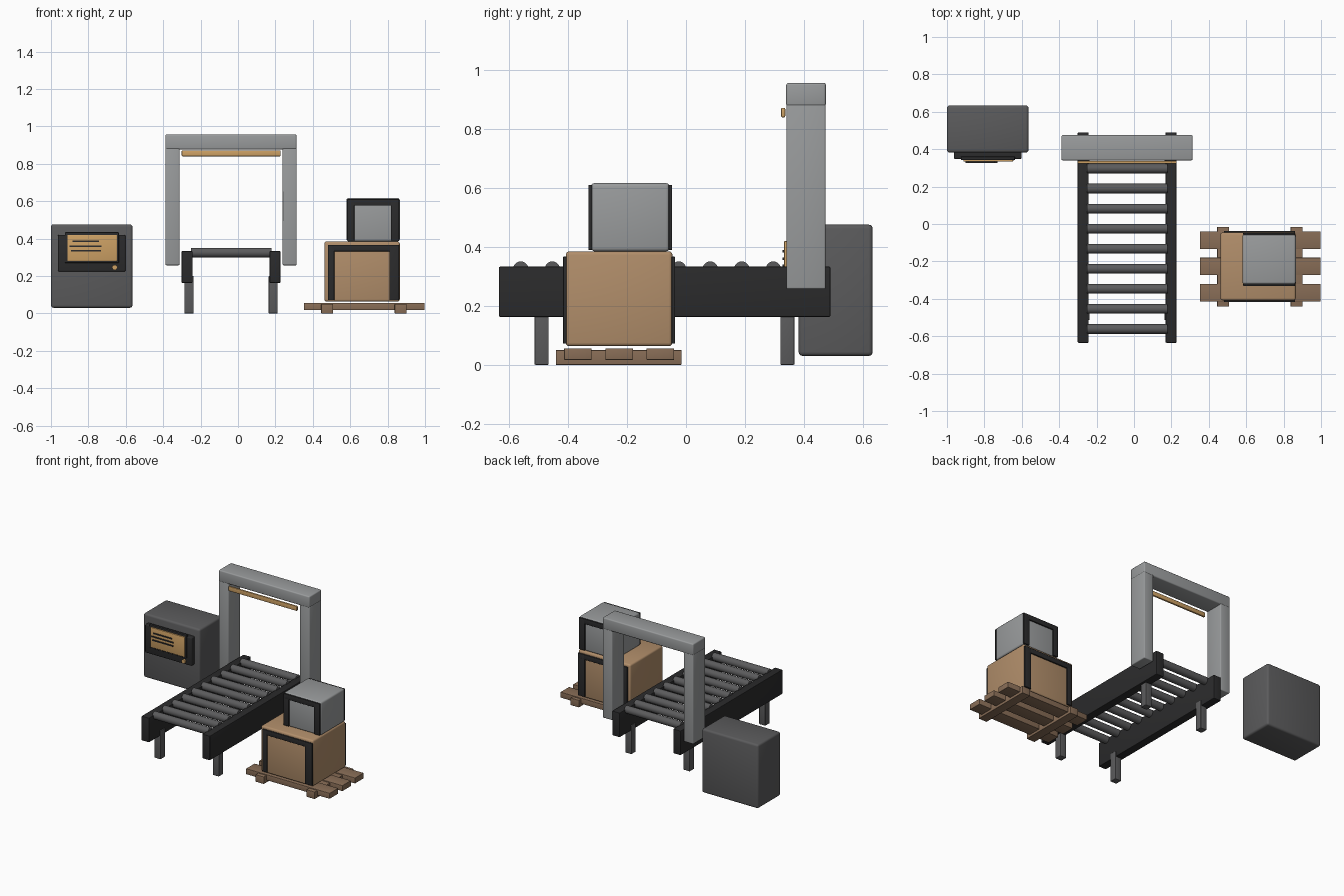
import bpy, bmesh, math
from mathutils import Matrix, Vector

if "Cube" in bpy.data.objects:
    bpy.data.objects.remove(bpy.data.objects["Cube"])


def material(name, rgb):
    m = bpy.data.materials.new(name)
    m.diffuse_color = (*rgb, 1.0)
    m.use_nodes = True
    m.node_tree.nodes["Principled BSDF"].inputs["Base Color"].default_value = m.diffuse_color
    return m


LIGHT = material("light grey", (0.32, 0.33, 0.335))
GREY = material("dark grey", (0.105, 0.105, 0.108))
BLACK = material("charcoal", (0.024, 0.024, 0.025))
CARD = material("cardboard", (0.44, 0.27, 0.145))
AMBER = material("amber", (0.62, 0.36, 0.13))
WOOD = material("pallet wood", (0.25, 0.155, 0.095))


def finish(name, bm, mat):
    me = bpy.data.meshes.new(name)
    bm.to_mesh(me)
    bm.free()
    me.materials.append(mat)
    ob = bpy.data.objects.new(name, me)
    bpy.context.collection.objects.link(ob)
    bpy.ops.object.select_all(action='DESELECT')
    ob.select_set(True)
    bpy.context.view_layer.objects.active = ob
    bpy.ops.object.shade_smooth_by_angle(angle=math.radians(35))
    return ob


def box(name, x, y, z, mat, bevel=0.0):
    """Box given by its (min, max) range on each axis."""
    bm = bmesh.new()
    bmesh.ops.create_cube(bm, size=1)
    size = Vector((x[1] - x[0], y[1] - y[0], z[1] - z[0]))
    mid = Vector((x[1] + x[0], y[1] + y[0], z[1] + z[0])) / 2
    for v in bm.verts:
        v.co = Vector(a * b for a, b in zip(v.co, size)) + mid
    if bevel:
        bmesh.ops.bevel(bm, geom=bm.edges[:], offset=bevel, segments=3,
                        profile=0.5, affect='EDGES', clamp_overlap=True)
    return finish(name, bm, mat)


def cylinder(name, mid, r, length, axis, mat, sides=20):
    bm = bmesh.new()
    bmesh.ops.create_cone(bm, cap_ends=True, segments=sides,
                          radius1=r, radius2=r, depth=length)
    rot = Matrix.Rotation(math.pi / 2, 4, 'Y' if axis == 'X' else 'X')
    bmesh.ops.transform(bm, matrix=Matrix.Translation(mid) @ rot, verts=bm.verts)
    return finish(name, bm, mat)


# Conveyor: side rails, legs and rollers
CX = -0.037
for side, s in (("left", -1), ("right", 1)):
    c = CX + s * 0.235
    box(f"{side}_rail", (c - 0.029, c + 0.029), (-0.635, 0.49), (0.163, 0.333), BLACK, 0.004)
    c = CX + s * 0.225
    for end, y in (("front", -0.49), ("back", 0.344)):
        box(f"{end}_{side}_conveyor_leg", (c - 0.024, c + 0.024),
            (y - 0.024, y + 0.024), (0, 0.2), GREY, 0.003)
for i in range(10):
    cylinder(f"roller_{i + 1}", (CX, -0.561 + 0.1072 * i, 0.325), 0.026, 0.43, 'X', GREY)

# Scanner arch
for side, s in (("left", -1), ("right", 1)):
    c = CX + s * 0.313
    box(f"{side}_arch_post", (c - 0.0375, c + 0.0375), (0.341, 0.474), (0.257, 0.885), LIGHT, 0.006)
box("arch_beam", (-0.388, 0.313), (0.34, 0.475), (0.877, 0.957), LIGHT, 0.008)
box("scanner_light_bar", (-0.301, 0.228), (0.323, 0.337), (0.84, 0.872), AMBER, 0.004)

# Control cabinet with screen
box("control_cabinet", (-1.0, -0.564), (0.382, 0.634), (0.03, 0.476), GREY, 0.014)
box("control_panel", (-0.963, -0.602), (0.348, 0.39), (0.224, 0.42), BLACK, 0.006)
box("screen_bezel", (-0.926, -0.637), (0.341, 0.36), (0.27, 0.434), BLACK, 0.004)
box("screen", (-0.912, -0.647), (0.333, 0.35), (0.28, 0.42), AMBER, 0.003)
for i, (x0, x1, z) in enumerate(((-0.885, -0.742, 0.385), (-0.9, -0.73, 0.36), (-0.893, -0.733, 0.336))):
    box(f"screen_line_{i + 1}", (x0, x1), (0.327, 0.335), (z - 0.004, z + 0.004), BLACK)
cylinder("panel_button", (-0.659, 0.344, 0.246), 0.014, 0.016, 'Y', AMBER)

# Pallet: two runners and three slats
for side, x in (("left", 0.477), ("right", 0.87)):
    box(f"{side}_pallet_runner", (x - 0.032, x + 0.032), (-0.442, -0.015), (0, 0.05), WOOD, 0.002)
for i, y in enumerate((-0.367, -0.227, -0.087)):
    box(f"pallet_slat_{i + 1}", (0.352, 0.998), (y - 0.047, y + 0.047), (0.017, 0.056), WOOD, 0.002)


# Parcels with dark edge strips on the front and back
def parcel(name, x, y, z, mat, left, right, top, foot):
    box(name, x, y, z, mat, 0.012)
    for end, yy in (("front", (y[0] - 0.009, y[0] + 0.003)), ("back", (y[1] - 0.003, y[1] + 0.009))):
        box(f"{name}_{end}_left_strip", left, yy, (foot, top[1]), BLACK, 0.002)
        box(f"{name}_{end}_right_strip", right, yy, (foot, top[1]), BLACK, 0.002)
        box(f"{name}_{end}_top_strip", (left[0], right[1]), yy, top, BLACK, 0.002)


parcel("large_parcel", (0.462, 0.865), (-0.408, -0.046), (0.063, 0.385), CARD,
       (0.48, 0.515), (0.81, 0.862), (0.332, 0.367), 0.072)
parcel("small_parcel", (0.58, 0.865), (-0.322, -0.056), (0.385, 0.617), LIGHT,
       (0.584, 0.622), (0.817, 0.862), (0.576, 0.611), 0.39)
